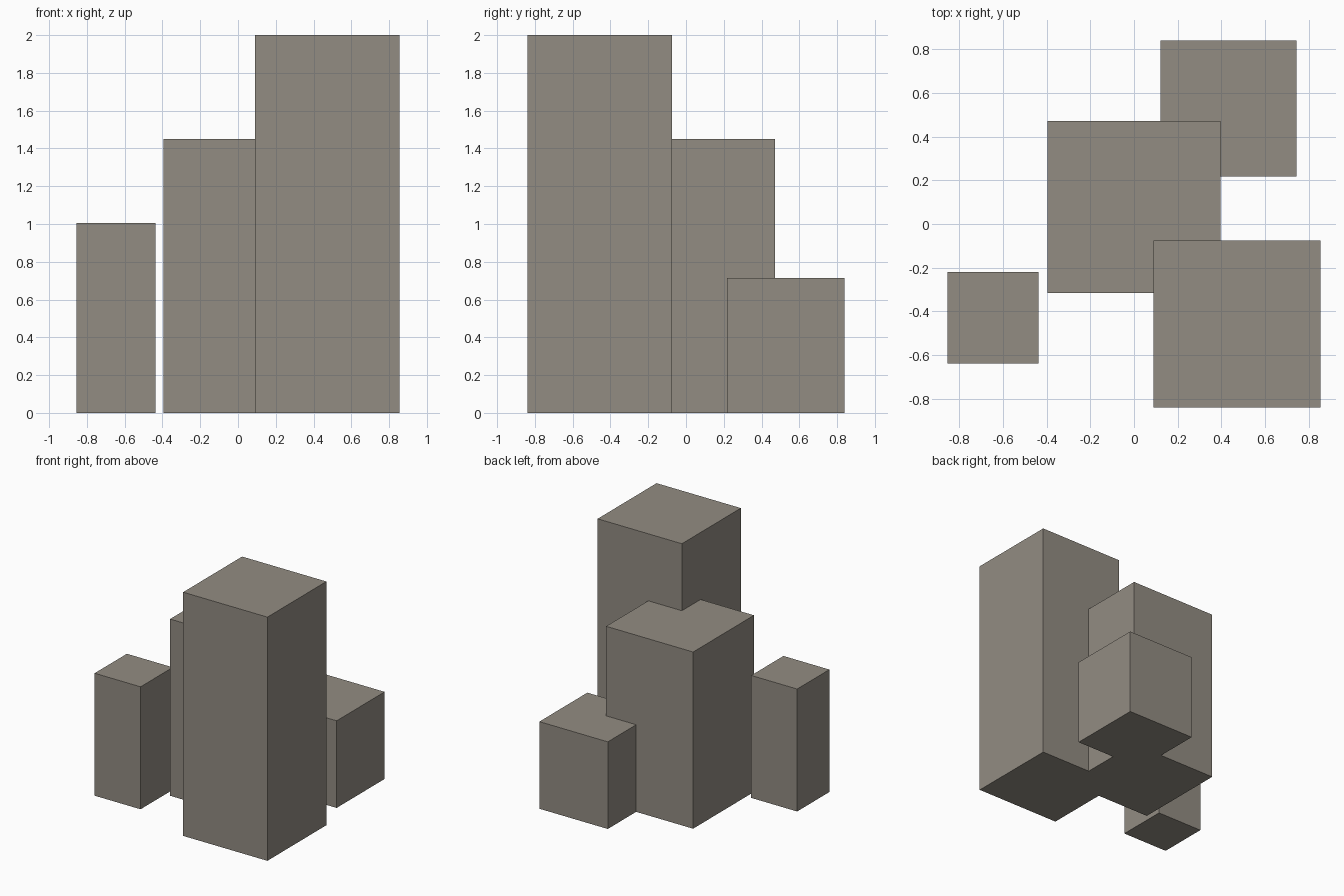
import bpy

if "Cube" in bpy.data.objects:
    bpy.data.objects.remove(bpy.data.objects["Cube"])

# One warm grey stone colour for every block
stone = bpy.data.materials.new("warm_grey_stone")
stone.diffuse_color = (0.29, 0.265, 0.225, 1.0)
stone.use_nodes = True
stone.node_tree.nodes["Principled BSDF"].inputs["Base Color"].default_value = stone.diffuse_color


def tower(name, x0, x1, y0, y1, height):
    """Square block standing on the ground."""
    bpy.ops.mesh.primitive_cube_add(
        size=1, location=((x0 + x1) / 2, (y0 + y1) / 2, height / 2))
    block = bpy.context.object
    block.name = name
    block.scale = (x1 - x0, y1 - y0, height)
    bpy.ops.object.transform_apply(location=False, rotation=False, scale=True)
    block.data.materials.append(stone)


# Cluster of four blocks, three of them overlapping
tower("tall_front_block", 0.09, 0.855, -0.84, -0.075, 2.0)
tower("middle_block", -0.395, 0.395, -0.317, 0.472, 1.45)
tower("low_back_block", 0.122, 0.743, 0.218, 0.84, 0.715)
tower("small_left_block", -0.855, -0.438, -0.638, -0.22, 1.005)
